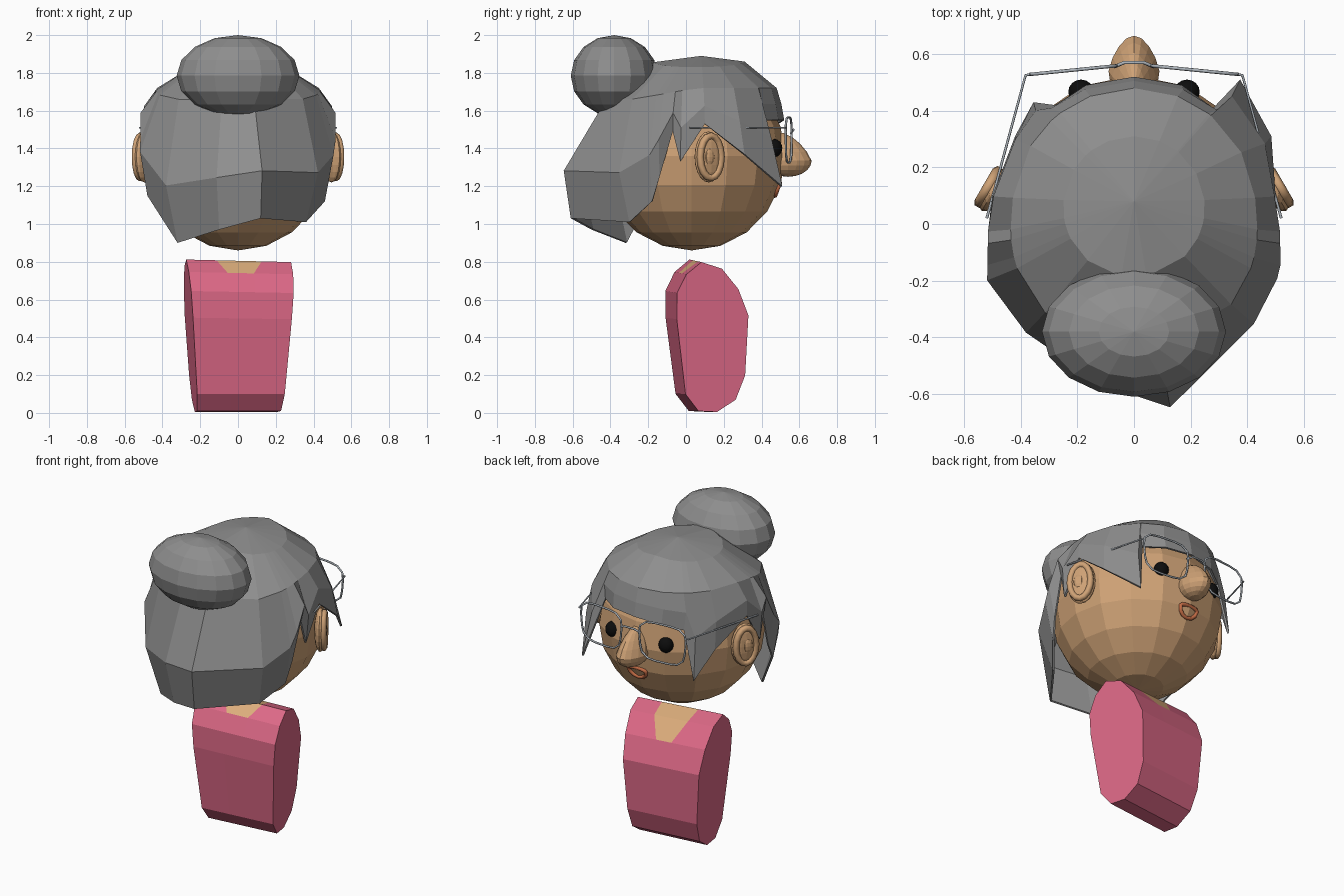
import bpy
import bmesh
from math import atan2, sin, cos, pi, radians
from mathutils import Vector, Matrix

default_cube = bpy.data.objects.get("Cube")
if default_cube:
    bpy.data.objects.remove(default_cube, do_unlink=True)


def material(name, red, green, blue):
    mat = bpy.data.materials.new(name)
    mat.use_nodes = True
    colour = (red, green, blue, 1)
    mat.diffuse_color = colour
    shader = next(n for n in mat.node_tree.nodes if n.type == 'BSDF_PRINCIPLED')
    shader.inputs["Base Color"].default_value = colour
    return mat


SKIN = material("face skin", .62, .36, .18)
NECK = material("neck skin", .72, .42, .2)
HAIR = material("grey hair", .27, .27, .27)
PINK = material("pink cloth", .72, .14, .24)
BLACK = material("eye black", .004, .004, .004)
LIPS = material("lip red", .55, .15, .06)
METAL = material("glasses metal", .43, .47, .51)


def mesh_object(name, bm, *materials):
    mesh = bpy.data.meshes.new(name)
    bm.to_mesh(mesh)
    bm.free()
    for mat in materials:
        mesh.materials.append(mat)
    obj = bpy.data.objects.new(name, mesh)
    bpy.context.collection.objects.link(obj)
    return obj


def ellipsoid(name, centre, size, mat, segments=16, rings=8, turn=0, shape=None, smooth=False):
    bm = bmesh.new()
    bmesh.ops.create_uvsphere(bm, u_segments=segments, v_segments=rings, radius=1)
    for v in bm.verts:
        if shape:
            shape(v.co)
        v.co *= Vector(size)
    for face in bm.faces:
        face.smooth = smooth
    bmesh.ops.rotate(bm, verts=bm.verts, matrix=Matrix.Rotation(turn, 3, 'Z'))
    bmesh.ops.translate(bm, verts=bm.verts, vec=centre)
    return mesh_object(name, bm, mat)


def wire(name, points, radius, mat, closed=False):
    curve = bpy.data.curves.new(name, 'CURVE')
    curve.dimensions = '3D'
    curve.bevel_depth = radius
    curve.bevel_resolution = 1
    curve.use_fill_caps = True
    spline = curve.splines.new('POLY')
    spline.points.add(len(points) - 1)
    for point, co in zip(spline.points, points):
        point.co = (*co, 1)
    spline.use_cyclic_u = closed
    curve.materials.append(mat)
    obj = bpy.data.objects.new(name, curve)
    bpy.context.collection.objects.link(obj)
    return obj


# Torso: side profile swept across, with a skin coloured neckline in the middle strip
def build_torso():
    # y, z, half width of the middle strip
    profile = [(.14, .005, .05), (.24, .07, .05), (.29, .2, .05), (.305, .52, .05),
               (.25, .66, .05), (.16, .77, .11), (.05, .805, .12), (-.03, .74, .07),
               (-.08, .64, .07), (-.08, .5, .06), (-.03, .1, .05), (.04, .01, .05)]
    neckline = (4, 5, 6)
    bm = bmesh.new()
    rows = []
    for y, z, strip in profile:
        half = .225 + .07 * z
        rows.append([bm.verts.new((x, y, z * (1 - .03 * x)))
                     for x in (-half, -strip, strip, half - .08 * y)])
    count = len(rows)
    for i in range(count):
        a, b = rows[i], rows[(i + 1) % count]
        for col in range(3):
            face = bm.faces.new((a[col], a[col + 1], b[col + 1], b[col]))
            face.material_index = int(col == 1 and i in neckline)
    for end in (0, 3):
        bm.faces.new([row[end] for row in rows])
    bmesh.ops.recalc_face_normals(bm, faces=bm.faces)
    bmesh.ops.rotate(bm, verts=bm.verts, cent=(0, .1, 0),
                     matrix=Matrix.Rotation(radians(6.5), 3, 'Z'))
    mesh_object("torso", bm, PINK, NECK)


# Hair: faceted cap running from the crown to a jagged rim
def build_hair():
    left_lock = [(.17, .49, 1.55), (.28, .41, 1.55), (.375, .51, 1.2), (.485, .31, 1.37)]
    right_lock = [(-.42, .31, 1.37), (-.355, .43, 1.2), (-.28, .42, 1.5), (-.17, .49, 1.53)]
    over_ear = [(.5, .1, 1.53), (.5, -.03, 1.33), (.49, -.07, 1.49), (.48, -.14, 1.25)]
    nape = [(.46, -.18, 1.12), (.36, -.3, 1.01), (.12, -.61, 1.03), (-.1, -.5, .97),
            (-.32, -.32, .9), (-.48, -.19, 1.15)]
    mirrored = [(-x, y, z) for x, y, z in reversed(over_ear)]
    rim = [(0, .52, 1.55)] + left_lock + over_ear + nape + mirrored + right_lock
    bm = bmesh.new()
    crown = bm.verts.new((0, .08, 1.89))
    columns = []
    for point in rim:
        low = Vector(point)
        angle = atan2(low.x, low.y - .05)
        back = min(1, max(0, -1.4 * cos(angle)))
        out = Vector((sin(angle), cos(angle), 0))
        upper = out * .25 + Vector((0, .06, 1.86 - .03 * abs(out.x)))
        brow = out * (.43 + .05 * back) + Vector((0, .05, 1.72 - .06 * back))
        middle = brow.lerp(low, .5 + .1 * back)
        middle.x *= 1.07 + .13 * back
        middle.y *= 1.01 + .2 * back
        columns.append([bm.verts.new(p) for p in (upper, brow, middle, low)])
    count = len(columns)
    for i in range(count):
        a, b = columns[i], columns[(i + 1) % count]
        bm.faces.new((crown, b[0], a[0]))
        for row in range(3):
            bm.faces.new((a[row], b[row], b[row + 1], a[row + 1]))
    hair = mesh_object("hair", bm, HAIR)
    shell = hair.modifiers.new("thickness", 'SOLIDIFY')
    shell.thickness = .012
    shell.offset = -1


# Nose: drop shape with a narrow bridge and a pointed tip
def nose_shape(co):
    co.x *= 1 - .25 * max(0, co.y)
    if co.z > 0:
        co.y -= .5 * co.z
        co.x *= 1 - .35 * co.z
        co.z *= 1.8


# Ear: flat shell with a raised outer fold and a small inner bump
def build_ear(side, label):
    centre = Vector((side * .495, .12, 1.355))
    turn = side * radians(30)
    spin = Matrix.Rotation(turn, 3, 'Z')
    ellipsoid(label + "_ear", centre, (.035, .085, .135), SKIN, 16, 10, turn)
    fold = []
    for step in range(16):
        a = 2 * pi * step / 16
        fold.append(centre + spin @ Vector((side * .022, .064 * cos(a), .112 * sin(a))))
    wire(label + "_ear_fold", fold, .019, SKIN, closed=True)
    bump = centre + spin @ Vector((side * .028, -.01, 0))
    ellipsoid(label + "_ear_bump", bump, (.014, .03, .045), SKIN, 10, 6, turn)


# Glasses half: rounded lens rim and temple arm
def build_glasses_side(side, label):
    lens = []
    for step in range(20):
        a = 2 * pi * step / 20
        c, s = cos(a), sin(a)
        fat = 1 / (c ** 4 + s ** 4) ** .25
        x = .215 + .15 * c * fat * (1 + .08 * s)
        lens.append((side * x, .565 - .1 * x, 1.445 + .12 * s * fat))
    wire(label + "_lens_rim", lens, .006, METAL, closed=True)
    wire(label + "_temple_arm", [(side * .36, .53, 1.51), (side * .383, .525, 1.51),
                                 (side * .52, .02, 1.51)], .005, METAL)


build_torso()
ellipsoid("head", (0, .03, 1.36), (.485, .495, .5), SKIN, 16, 10)
build_hair()
ellipsoid("hair_bun", (0, -.38, 1.785), (.325, .23, .215), HAIR, 16, 8)
ellipsoid("nose", (0, .54, 1.335), (.09, .125, .085), SKIN, 16, 10, shape=nose_shape)

for side, label in ((1, "left"), (-1, "right")):
    build_ear(side, label)
    build_glasses_side(side, label)
    ellipsoid(label + "_eye", (side * .187, .467, 1.402), (.045, .043, .048), BLACK, smooth=True)

wire("glasses_bridge", [(-.07, .555, 1.48), (-.035, .57, 1.5), (.035, .57, 1.5),
                        (.07, .555, 1.48)], .006, METAL)

# Mouth: open lip ring, nearly flat on top and round below
lips = []
for step in range(12):
    a = 2 * pi * step / 12
    drop = sin(a) if sin(a) > 0 else .25 * sin(a)
    lips.append((.062 * cos(a), .492 - .02 * drop, 1.205 - .055 * drop))
wire("lips", lips, .012, LIPS, closed=True)
